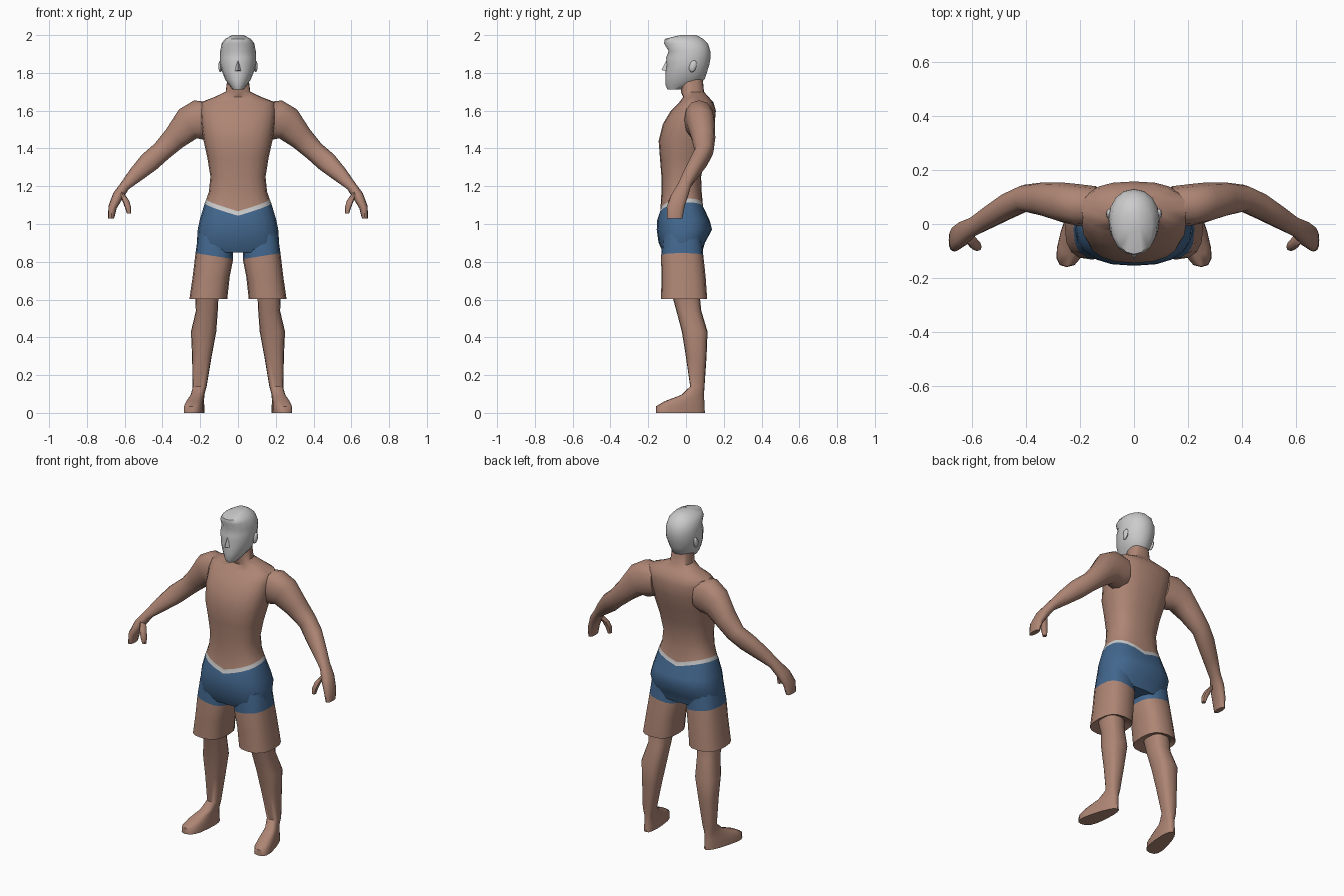
import bpy, bmesh, math
from mathutils import Vector


def material(name, rgb):
    m = bpy.data.materials.new(name)
    m.diffuse_color = (*rgb, 1)
    return m


SKIN = material("skin brown", (0.42, 0.235, 0.175))
BLUE = material("shorts blue", (0.055, 0.135, 0.27))
PALE = material("pale grey", (0.60, 0.60, 0.60))


def finish(name, bm, mats, mirror=False, angle=50):
    bmesh.ops.recalc_face_normals(bm, faces=bm.faces)
    me = bpy.data.meshes.new(name)
    bm.to_mesh(me)
    bm.free()
    ob = bpy.data.objects.new(name, me)
    bpy.context.collection.objects.link(ob)
    for m in mats:
        me.materials.append(m)
    if mirror:
        ob.modifiers.new("mirror", 'MIRROR')
    bpy.ops.object.select_all(action='DESELECT')
    ob.select_set(True)
    bpy.context.view_layer.objects.active = ob
    bpy.ops.object.shade_smooth_by_angle(angle=math.radians(angle))
    return ob


def loft(rings, n=16, power=2.3, bands=None):
    """Skin rings (x, y, z, half width, half depth, tilt about y in degrees)."""
    bm = bmesh.new()
    loops = []
    for x, y, z, a, b, tilt in rings:
        t = math.radians(tilt)
        loop = []
        for i in range(n):
            c, s = math.cos(math.tau * i / n), math.sin(math.tau * i / n)
            u = math.copysign(abs(c) ** (2 / power), c) * a
            v = math.copysign(abs(s) ** (2 / power), s) * b
            loop.append(bm.verts.new((x + u * math.cos(t), y + v, z + u * math.sin(t))))
        loops.append(loop)
    for k in range(len(loops) - 1):
        for i in range(n):
            j = (i + 1) % n
            f = bm.faces.new((loops[k][i], loops[k][j], loops[k + 1][j], loops[k + 1][i]))
            f.material_index = bands[k] if bands else 0
    for loop, k in ((loops[0], 0), (loops[-1], -1)):
        bm.faces.new(loop).material_index = bands[k] if bands else 0
    return bm, loops


def upright(rows):
    """Rows (z, half width, front y, back y) to centred rings."""
    return [(0, (f + b) / 2, z, w, (b - f) / 2, 0) for z, w, f, b in rows]


# torso with pelvis, waistband and neck
bm, loops = loft(upright([
    (0.848, 0.20, -0.12, 0.085), (0.90, 0.218, -0.145, 0.10), (0.97, 0.213, -0.155, 0.138),
    (1.02, 0.203, -0.153, 0.125), (1.045, 0.176, -0.142, 0.095), (1.068, 0.168, -0.136, 0.09),
    (1.17, 0.154, -0.13, 0.083), (1.25, 0.146, -0.13, 0.08), (1.35, 0.162, -0.138, 0.10),
    (1.44, 0.182, -0.145, 0.128), (1.53, 0.195, -0.122, 0.152), (1.60, 0.20, -0.08, 0.158),
    (1.645, 0.195, -0.035, 0.145), (1.672, 0.125, -0.015, 0.12), (1.70, 0.065, -0.027, 0.095),
    (1.78, 0.055, -0.025, 0.088)]), n=20, power=2.5,
    bands=[1, 1, 1, 1, 2] + [0] * 10)
for loop in loops[4:6]:                      # waistband dips at the centre
    for v in loop:
        v.co.z += 0.3 * abs(v.co.x) + 0.12 * (v.co.y + 0.13)
finish("torso", bm, [SKIN, BLUE, PALE])

# legs: blue thigh top, loose shorts leg, calf and foot
bm, loops = loft([
    (0.12, -0.02, 0.95, 0.09, 0.10, 0), (0.125, -0.02, 0.83, 0.101, 0.112, 9),
    (0.142, -0.013, 0.72, 0.098, 0.117, 0), (0.157, -0.01, 0.603, 0.10, 0.122, 0),
    (0.165, 0.0, 0.62, 0.062, 0.073, 0), (0.165, 0.015, 0.54, 0.058, 0.066, 0),
    (0.182, 0.046, 0.43, 0.067, 0.068, 0), (0.191, 0.054, 0.30, 0.052, 0.055, 0),
    (0.203, 0.06, 0.14, 0.037, 0.038, 0), (0.207, 0.035, 0.095, 0.037, 0.06, 0),
    (0.21, -0.008, 0.062, 0.040, 0.105, 0), (0.21, -0.03, 0.035, 0.043, 0.128, 0),
    (0.21, -0.03, 0.0, 0.044, 0.13, 0)], n=16, power=2.6, bands=[1] + [0] * 11)
for loop in loops[9:]:                       # feet widen and turn outwards
    for v in loop:
        t = (0.06 - v.co.y) / 0.2
        v.co.x = 0.21 + 0.036 * t + (v.co.x - 0.21) * (0.85 + 0.45 * t)
finish("legs", bm, [SKIN, BLUE], mirror=True)

# arms with mitten hands
bm, _ = loft([
    (0.14, 0.065, 1.555, 0.09, 0.075, 85), (0.205, 0.07, 1.55, 0.108, 0.078, 75),
    (0.265, 0.08, 1.53, 0.09, 0.074, 58), (0.335, 0.092, 1.455, 0.065, 0.063, 46),
    (0.405, 0.096, 1.385, 0.054, 0.05, 46), (0.47, 0.066, 1.328, 0.055, 0.049, 46),
    (0.54, 0.025, 1.262, 0.042, 0.043, 46), (0.598, -0.01, 1.203, 0.027, 0.037, 42),
    (0.635, -0.035, 1.15, 0.029, 0.047, 28), (0.664, -0.055, 1.09, 0.023, 0.047, 15),
    (0.672, -0.06, 1.03, 0.016, 0.041, 0)], n=12)
finish("arms", bm, [SKIN], mirror=True)
bm, _ = loft([
    (0.618, -0.045, 1.17, 0.018, 0.022, 30), (0.595, -0.072, 1.125, 0.018, 0.02, 0),
    (0.583, -0.083, 1.09, 0.017, 0.018, 0), (0.577, -0.085, 1.055, 0.011, 0.013, 0)], n=8)
finish("thumbs", bm, [SKIN], mirror=True)

# head with swept-up hair front
bm, loops = loft(upright([
    (1.712, 0.028, -0.098, 0.00), (1.735, 0.046, -0.108, 0.05), (1.765, 0.068, -0.108, 0.098),
    (1.81, 0.086, -0.108, 0.113), (1.845, 0.094, -0.103, 0.124), (1.88, 0.095, -0.105, 0.13),
    (1.915, 0.094, -0.092, 0.129), (1.955, 0.087, -0.116, 0.116), (1.98, 0.068, -0.112, 0.09),
    (2.0, 0.03, -0.03, 0.055)]), n=16, power=2.1)
finish("head", bm, [PALE])

# nose wedge
bm = bmesh.new()
pts = [bm.verts.new(p) for p in ((0, -0.10, 1.875), (0.019, -0.10, 1.808),
                                 (-0.019, -0.10, 1.808), (0, -0.13, 1.815))]
bmesh.ops.convex_hull(bm, input=pts)
finish("nose", bm, [PALE], angle=30)

# ears
bm = bmesh.new()
bmesh.ops.create_uvsphere(bm, u_segments=8, v_segments=6, radius=1)
for v in bm.verts:
    v.co = Vector((0.093 + 0.011 * v.co.x, 0.037 + 0.02 * v.co.y + 0.006 * v.co.z,
                   1.835 + 0.032 * v.co.z))
finish("ears", bm, [PALE], mirror=True)
